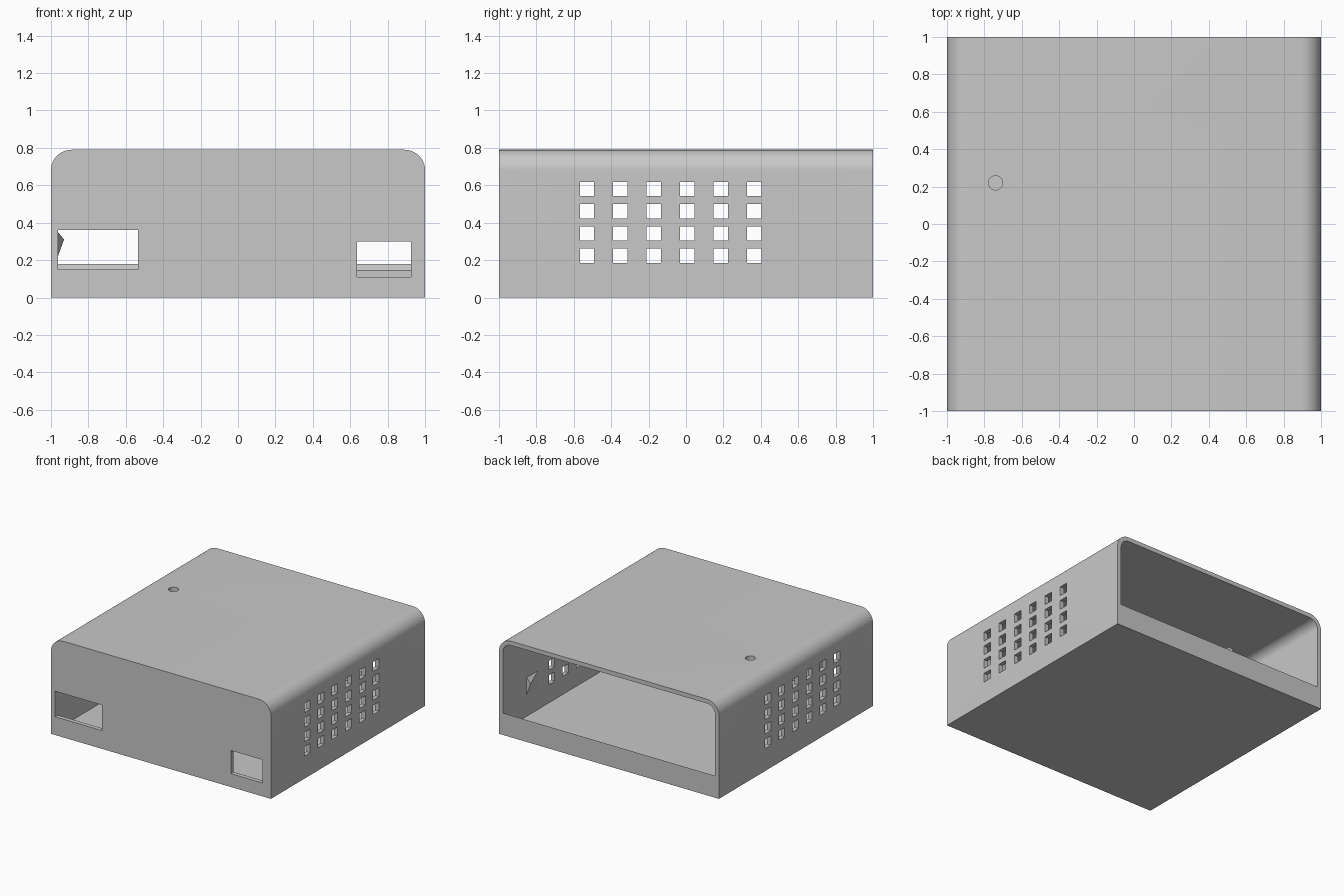
import bpy, bmesh
from math import sin, cos, pi, radians

cube = bpy.data.objects.get("Cube")
if cube:
    bpy.data.objects.remove(cube, do_unlink=True)

WALL = 0.035
HEIGHT = 0.79
RADIUS = 0.11

grey = bpy.data.materials.new("plain grey")
grey.use_nodes = True
colour = (0.58, 0.58, 0.58, 1)
grey.diffuse_color = colour
grey.node_tree.nodes["Principled BSDF"].inputs["Base Color"].default_value = colour


def make_object(name, bm):
    bmesh.ops.recalc_face_normals(bm, faces=bm.faces)
    mesh = bpy.data.meshes.new(name)
    bm.to_mesh(mesh)
    bm.free()
    mesh.materials.append(grey)
    obj = bpy.data.objects.new(name, mesh)
    bpy.context.collection.objects.link(obj)
    return obj


def prism(name, points, offset):
    """Extrude a closed outline of 3D points by an offset."""
    bm = bmesh.new()
    face = bm.faces.new([bm.verts.new(p) for p in points])
    out = bmesh.ops.extrude_face_region(bm, geom=[face])
    verts = [v for v in out["geom"] if isinstance(v, bmesh.types.BMVert)]
    bmesh.ops.translate(bm, verts=verts, vec=offset)
    return make_object(name, bm)


def arch(name, half, bottom, top, r, y0, y1):
    """Box whose two upper long edges are rounded."""
    pts = [(-half, y0, bottom), (half, y0, bottom)]
    for side, start in ((1, 0), (-1, pi / 2)):
        for i in range(13):
            a = start + i * pi / 24
            pts.append((side * (half - r) + r * cos(a), y0, top - r + r * sin(a)))
    return prism(name, pts, (0, y1 - y0, 0))


def add_box(bm, lo, hi):
    made = bmesh.ops.create_cube(bm, size=1)["verts"]
    for v in made:
        for k in range(3):
            v.co[k] = lo[k] if v.co[k] < 0 else hi[k]


def cut(target, cutter):
    mod = target.modifiers.new("cut", "BOOLEAN")
    mod.operation = "DIFFERENCE"
    mod.solver = "EXACT"
    mod.object = cutter
    bpy.context.view_layer.objects.active = target
    bpy.ops.object.modifier_apply(modifier=mod.name)
    bpy.data.objects.remove(cutter, do_unlink=True)


# Outer shell
shell = arch("case_shell", 1, 0, HEIGHT, RADIUS, -1, 1)

# Cavity: rounded upper part, then lower part leaving a chamfered rear lip
inner = 1 - WALL
cut(shell, arch("upper_cavity", inner, 0.3, HEIGHT - WALL, RADIUS - WALL, -inner, 1.2))
lower = [(-inner, WALL), (inner, WALL), (inner, 0.145), (1, 0.18),
         (1.2, 0.18), (1.2, 0.4), (-inner, 0.4)]
cut(shell, prism("lower_cavity", [(-inner, y, z) for y, z in lower], (2 * inner, 0, 0)))

# Front ports
bm = bmesh.new()
add_box(bm, (-0.963, -1.1, 0.15), (-0.535, -0.9, 0.36))
add_box(bm, (0.635, -1.1, 0.11), (0.925, -0.9, 0.30))
cut(shell, make_object("port_cutter", bm))

# Vent grid in both side walls
bm = bmesh.new()
h = 0.038
for side in (-1, 1):
    x0, x1 = sorted((side * 0.9, side * 1.1))
    for col in range(6):
        for row in range(4):
            y, z = -0.53 + 0.179 * col, 0.223 + 0.119 * row
            add_box(bm, (x0, y - h, z - h), (x1, y + h, z + h))
cut(shell, make_object("vent_cutter", bm))

# Round hole in the roof
bm = bmesh.new()
bmesh.ops.create_cone(bm, cap_ends=True, segments=32, radius1=0.038, radius2=0.038, depth=0.2)
bmesh.ops.translate(bm, verts=bm.verts, vec=(-0.74, 0.22, HEIGHT))
cut(shell, make_object("roof_hole_cutter", bm))

bpy.ops.object.select_all(action="DESELECT")
shell.select_set(True)
bpy.context.view_layer.objects.active = shell
bpy.ops.object.shade_smooth_by_angle(angle=radians(30))

# Tapered catches on the inside of the side walls
for name, side in (("left_catch", 1), ("right_catch", -1)):
    bm = bmesh.new()
    for x, y, z in ((0.97, 0.69, 0.36), (0.93, 0.69, 0.31), (0.97, 0.69, 0.2),
                    (0.97, 0.52, 0.36), (0.97, 0.52, 0.2)):
        bm.verts.new((side * x, y, z))
    bmesh.ops.convex_hull(bm, input=bm.verts)
    make_object(name, bm)
